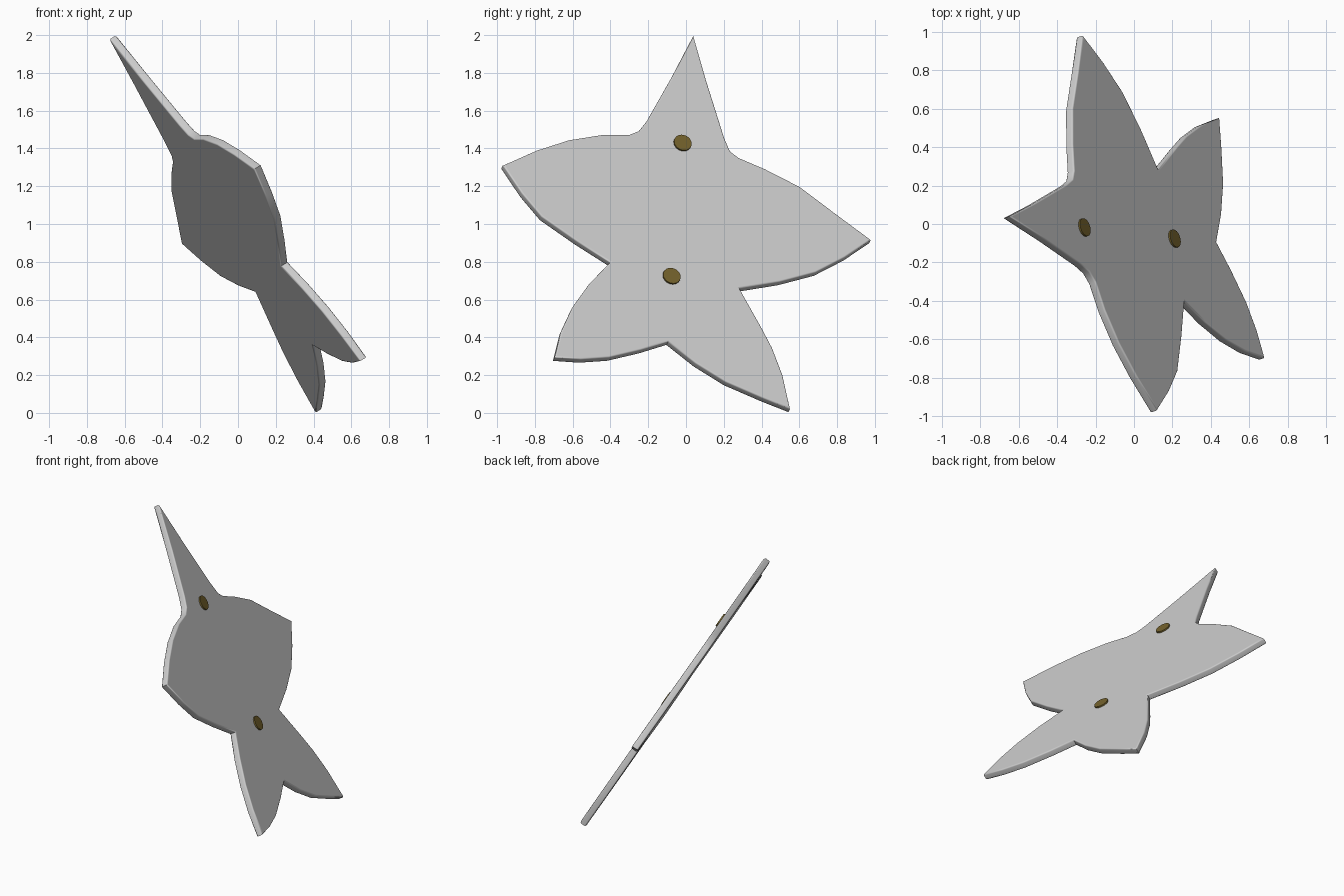
import bpy, bmesh
from mathutils import Vector

if "Cube" in bpy.data.objects:
    bpy.data.objects.remove(bpy.data.objects["Cube"])

# Tilted plane of the star: x = A*y + B*z + C
A, B, C = -0.327, -0.637, 0.614
NORMAL = Vector((1, -A, -B)).normalized()
THICK = 0.045


def on_plane(y, z):
    return Vector((A * y + B * z + C, y, z))


# Star outline (y, z), clockwise from the top tip
outline = [
    (0.035, 2.0), (0.10, 1.77), (0.20, 1.45), (0.23, 1.38), (0.275, 1.345),
    (0.415, 1.285), (0.60, 1.19), (0.785, 1.05), (0.98, 0.905),
    (0.84, 0.81), (0.685, 0.73), (0.495, 0.68), (0.28, 0.645),
    (0.40, 0.43), (0.455, 0.325), (0.51, 0.18), (0.55, 0.0),
    (0.40, 0.06), (0.205, 0.145), (0.045, 0.245), (-0.10, 0.36),
    (-0.245, 0.315), (-0.415, 0.275), (-0.565, 0.265), (-0.705, 0.275),
    (-0.67, 0.415), (-0.61, 0.545), (-0.52, 0.67), (-0.41, 0.785),
    (-0.59, 0.90), (-0.775, 1.03), (-0.88, 1.155), (-0.98, 1.305),
    (-0.80, 1.385), (-0.63, 1.44), (-0.455, 1.468), (-0.31, 1.468),
    (-0.255, 1.49), (-0.215, 1.54), (-0.085, 1.77),
]

# Star body: extruded outline with rounded rims
bm = bmesh.new()
verts = [bm.verts.new(on_plane(y * 0.994, 1 + (z - 1) * 0.988) - NORMAL * THICK / 2)
         for y, z in outline]
back = bm.faces.new(verts)
ext = bmesh.ops.extrude_face_region(bm, geom=[back], use_keep_orig=True)
top = [g for g in ext["geom"] if isinstance(g, bmesh.types.BMVert)]
bmesh.ops.translate(bm, verts=top, vec=NORMAL * THICK)
bmesh.ops.recalc_face_normals(bm, faces=bm.faces)
rims = [e for e in bm.edges if any(len(f.verts) > 4 for f in e.link_faces)]
bmesh.ops.bevel(bm, geom=rims, offset=0.009, segments=2, profile=0.5,
                affect='EDGES', clamp_overlap=True)
mesh = bpy.data.meshes.new("star_body")
bm.to_mesh(mesh)
bm.free()
star = bpy.data.objects.new("star_body", mesh)
bpy.context.collection.objects.link(star)
bpy.ops.object.select_all(action='DESELECT')
star.select_set(True)
bpy.context.view_layer.objects.active = star
bpy.ops.object.shade_smooth_by_angle(angle=0.87)
weighted = star.modifiers.new("weighted_normals", 'WEIGHTED_NORMAL')
weighted.keep_sharp = True

# Two brown discs on the front face
brown = bpy.data.materials.new("brown")
brown.diffuse_color = (0.17, 0.12, 0.025, 1)
brown.use_nodes = True
brown.node_tree.nodes["Principled BSDF"].inputs["Base Color"].default_value = brown.diffuse_color
for name, y, z in (("upper_disc", -0.025, 1.415), ("lower_disc", -0.083, 0.71)):
    bpy.ops.mesh.primitive_cylinder_add(
        vertices=24, radius=0.048, depth=0.02,
        location=on_plane(y, z) + NORMAL * THICK / 2,
        rotation=NORMAL.to_track_quat('Z', 'Y').to_euler())
    disc = bpy.context.object
    disc.name = name
    disc.data.materials.append(brown)
    bpy.ops.object.shade_smooth_by_angle()
